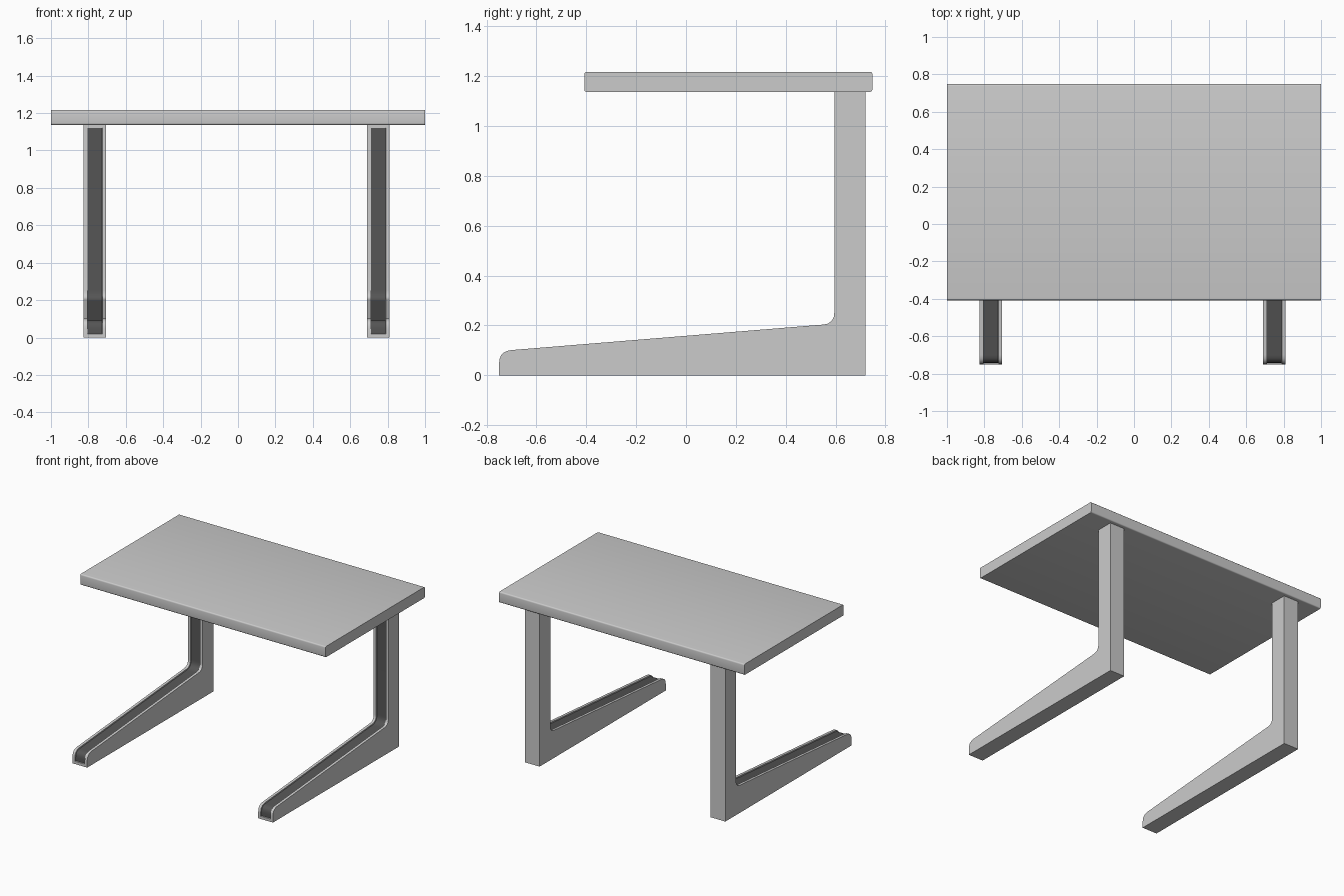
import bpy, bmesh
from math import cos, sin, pi, radians
from mathutils import Vector

if "Cube" in bpy.data.objects:
    bpy.data.objects.remove(bpy.data.objects["Cube"])

dark = bpy.data.materials.new("dark_strip")
dark.diffuse_color = (0.09, 0.09, 0.09, 1)
dark.use_nodes = True
dark.node_tree.nodes["Principled BSDF"].inputs["Base Color"].default_value = dark.diffuse_color


def fillet(prev, corner, nxt, reach, steps=5):
    """Rounded corner as a quadratic curve between two straight runs."""
    p, c, n = Vector(prev), Vector(corner), Vector(nxt)
    a = c + (p - c).normalized() * reach
    b = c + (n - c).normalized() * reach
    ts = [i / steps for i in range(steps + 1)]
    return [(1 - t) ** 2 * a + 2 * t * (1 - t) * c + t * t * b for t in ts]


def finish(bm, name, angle):
    mesh = bpy.data.meshes.new(name)
    bm.to_mesh(mesh)
    bm.free()
    obj = bpy.data.objects.new(name, mesh)
    bpy.context.collection.objects.link(obj)
    bpy.ops.object.select_all(action='DESELECT')
    obj.select_set(True)
    bpy.context.view_layer.objects.active = obj
    bpy.ops.object.shade_smooth_by_angle(angle=radians(angle))
    return obj


def extrude_profile(points, x0, x1):
    """Extrude a y-z outline along x; returns the mesh and its side quads."""
    bm = bmesh.new()
    a = [bm.verts.new((x0, p[0], p[1])) for p in points]
    b = [bm.verts.new((x1, p[0], p[1])) for p in points]
    n = len(points)
    sides = [bm.faces.new((a[i], a[(i + 1) % n], b[(i + 1) % n], b[i])) for i in range(n)]
    bm.faces.new(a)
    bm.faces.new(b[::-1])
    bmesh.ops.recalc_face_normals(bm, faces=bm.faces[:])
    return bm, sides


# L-shaped legs: tapered foot running into an upright, with a dark inset strip
toe, knee, top = (-0.75, 0.097), (0.595, 0.207), (0.595, 1.14)
outline = [(0.72, 1.14), (0.72, 0), (-0.75, 0)]
outline += fillet((-0.75, 0), toe, knee, 0.05)
outline += fillet(toe, knee, top, 0.045)
outline += [top]


def leg(name, x0, x1):
    bm, sides = extrude_profile(outline, x0, x1)
    strip = sides[2:-1]
    bmesh.ops.inset_region(bm, faces=strip, thickness=0.02, depth=0, use_even_offset=True)
    bmesh.ops.inset_region(bm, faces=strip, thickness=0.001, depth=-0.008, use_even_offset=True)
    for f in strip:
        f.material_index = 1
    obj = finish(bm, name, 35)
    obj.data.materials.append(None)
    obj.data.materials.append(dark)
    for p in obj.data.polygons:
        p.material_index = 1 if p.index in STRIP(obj) else p.material_index


def STRIP(obj):
    return ()


leg("left_leg", -0.825, -0.705)
leg("right_leg", 0.69, 0.81)

# Table top: slab with softened long edges
slab = [(-0.408, 1.137), (0.748, 1.137), (0.748, 1.217), (-0.408, 1.217)]
rounded = []
for i in range(4):
    rounded += fillet(slab[i - 1], slab[i], slab[(i + 1) % 4], 0.01, 3)
bm, _ = extrude_profile(rounded, -1, 1)
finish(bm, "table_top", 40)
